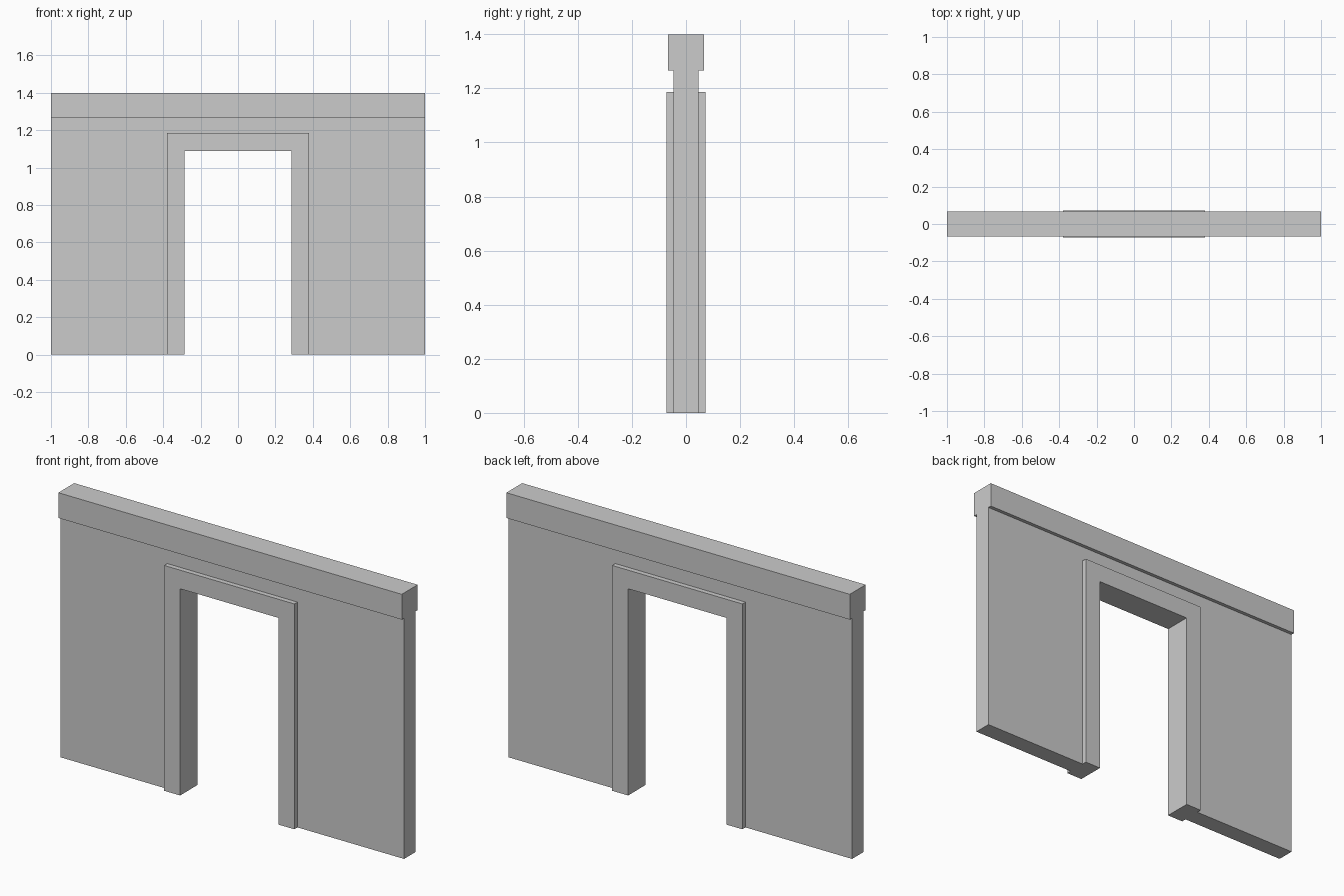
import bpy
import bmesh
from mathutils import Vector

if "Cube" in bpy.data.objects:
    bpy.data.objects.remove(bpy.data.objects["Cube"])


def extrude_profile(name, points, half_depth):
    """Extrude an x-z outline symmetrically along y."""
    bm = bmesh.new()
    face = bm.faces.new([bm.verts.new((x, -half_depth, z)) for x, z in points])
    side = bmesh.ops.extrude_face_region(bm, geom=[face])["geom"]
    verts = [g for g in side if isinstance(g, bmesh.types.BMVert)]
    bmesh.ops.translate(bm, verts=verts, vec=Vector((0, 2 * half_depth, 0)))
    bmesh.ops.recalc_face_normals(bm, faces=bm.faces)
    mesh = bpy.data.meshes.new(name)
    bm.to_mesh(mesh)
    bm.free()
    obj = bpy.data.objects.new(name, mesh)
    bpy.context.collection.objects.link(obj)
    return obj


def arch(outer_x, outer_z, inner_x, inner_z):
    """Upside-down U outline standing on z = 0."""
    half = [(outer_x, 0), (outer_x, outer_z)], [(inner_x, inner_z), (inner_x, 0)]
    right_out, right_in = half
    left_out = [(-x, z) for x, z in reversed(right_out)]
    left_in = [(-x, z) for x, z in reversed(right_in)]
    return right_out + left_out + left_in + right_in


WALL_TOP, TOP = 1.267, 1.4
FRAME_X, FRAME_Z = 0.379, 1.186
DOOR_X, DOOR_Z = 0.286, 1.088

# Wall panel with an opening that receives the door frame
extrude_profile("wall", arch(1.0, WALL_TOP, FRAME_X, FRAME_Z), 0.047)

# Door frame, standing proud of the wall on both faces
extrude_profile("door_frame", arch(FRAME_X, FRAME_Z, DOOR_X, DOOR_Z), 0.073)

# Thicker beam along the top
extrude_profile("top_beam", [(-1, WALL_TOP), (1, WALL_TOP), (1, TOP), (-1, TOP)], 0.066)
